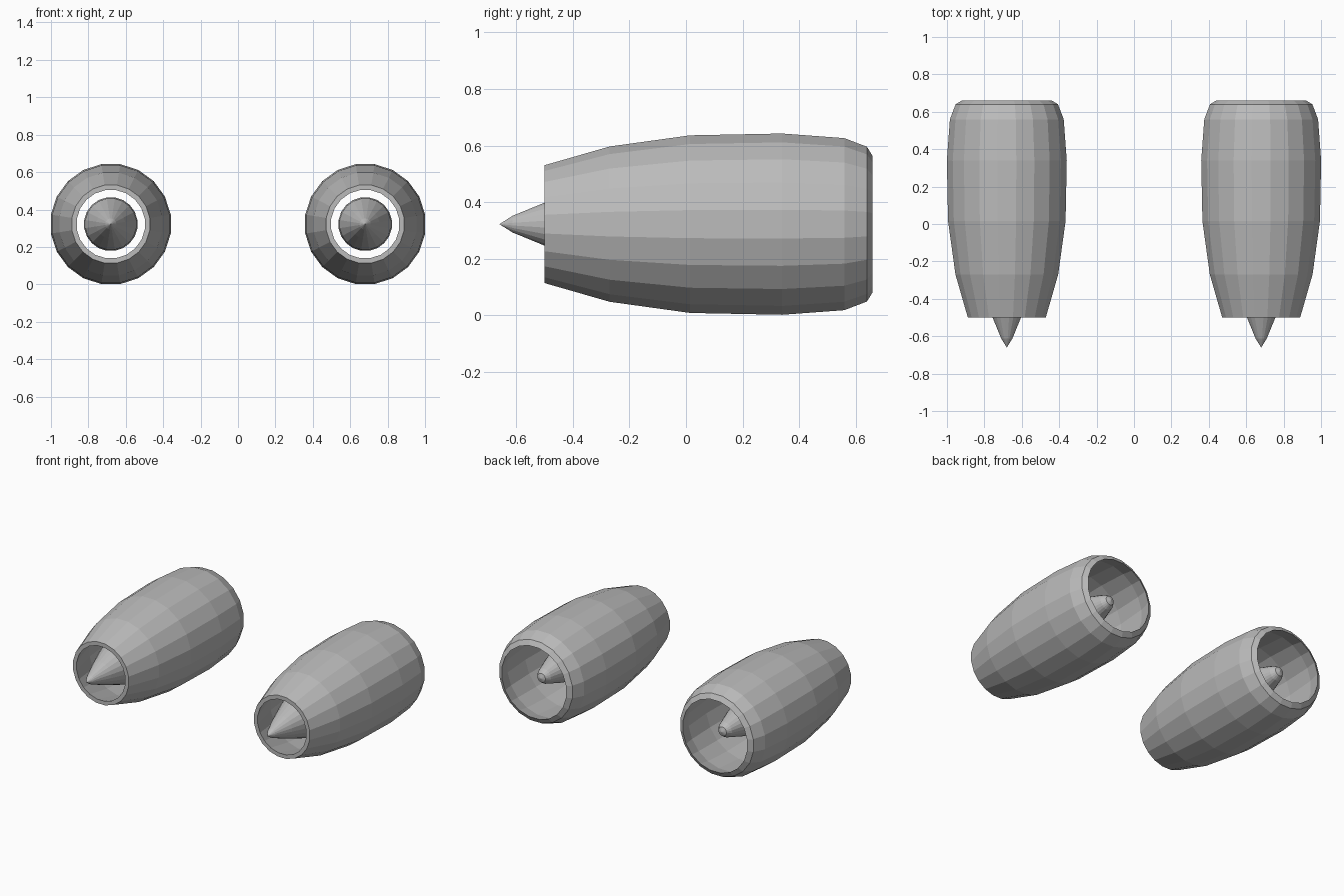
import bpy, bmesh, math

if "Cube" in bpy.data.objects:
    bpy.data.objects.remove(bpy.data.objects["Cube"])

SIDES = 20
CX, CZ = 0.68, 0.322

grey = bpy.data.materials.new("engine grey")
grey.diffuse_color = (0.5, 0.5, 0.5, 1)
grey.use_nodes = True
grey.node_tree.nodes["Principled BSDF"].inputs["Base Color"].default_value = grey.diffuse_color


def lathe(name, profile, cx, closed):
    """Revolve (y, radius) points around the y direction through (cx, CZ)."""
    bm = bmesh.new()
    rings = []
    for y, r in profile:
        if r == 0:
            rings.append([bm.verts.new((cx, y, CZ))] * SIDES)
            continue
        ring = []
        for i in range(SIDES):
            a = 2 * math.pi * (i + 0.5) / SIDES
            ring.append(bm.verts.new((cx + r * math.cos(a), y, CZ + r * math.sin(a))))
        rings.append(ring)
    pairs = list(zip(rings, rings[1:]))
    if closed:
        pairs.append((rings[-1], rings[0]))
    for a, b in pairs:
        for i in range(SIDES):
            j = (i + 1) % SIDES
            quad = list(dict.fromkeys((a[i], a[j], b[j], b[i])))
            bm.faces.new(quad)
    bmesh.ops.recalc_face_normals(bm, faces=bm.faces)
    mesh = bpy.data.meshes.new(name)
    bm.to_mesh(mesh)
    bm.free()
    mesh.materials.append(grey)
    obj = bpy.data.objects.new(name, mesh)
    bpy.context.collection.objects.link(obj)
    return obj


# Hollow shell: outer wall tail to intake, then inner wall back to the tail
shell = [(-0.50, 0.211), (-0.27, 0.278), (0.015, 0.318), (0.34, 0.3245),
         (0.56, 0.308), (0.64, 0.277), (0.66, 0.244),
         (0.56, 0.272), (0.34, 0.293), (0.015, 0.287), (-0.27, 0.248), (-0.50, 0.184)]

# Centre body: pointed exhaust cone at the front, blunt spinner in the intake
core = [(-0.66, 0), (-0.613, 0.03), (-0.50, 0.077), (-0.33, 0.138), (-0.2, 0.144),
        (0.1, 0.144), (0.25, 0.135), (0.42, 0.092), (0.55, 0.05), (0.58, 0.03), (0.59, 0)]

for side, s in (("left", -1), ("right", 1)):
    lathe(side + "_engine_shell", shell, s * CX, True)
    lathe(side + "_engine_core", core, s * CX, False)
